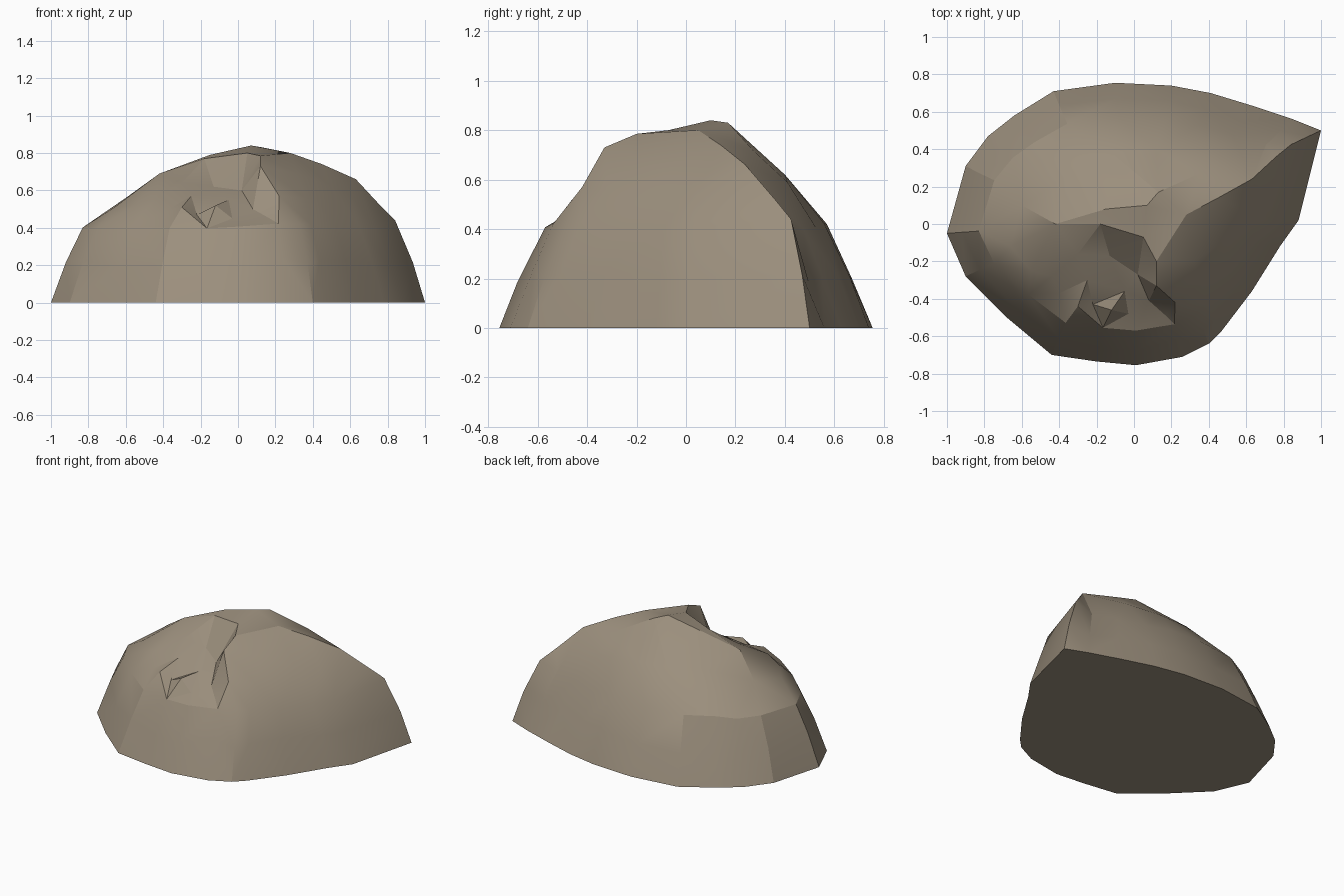
import bpy, random
from mathutils import Vector
from mathutils.geometry import delaunay_2d_cdt

if "Cube" in bpy.data.objects:
    bpy.data.objects.remove(bpy.data.objects["Cube"])

random.seed(4)

# Footprint on the ground, counter-clockwise
foot = [(-1, -.05), (-.9, -.28), (-.68, -.5), (-.44, -.7), (-.2, -.735), (.01, -.755),
        (.26, -.71), (.4, -.64), (.47, -.57), (.63, -.36), (.78, -.12), (.88, .02),
        (1, .5), (.85, .56), (.64, .63), (.41, .7), (.2, .74), (-.1, .755),
        (-.43, .71), (-.64, .58), (-.78, .47), (-.9, .31)]
TIP = 12

# Ridge and shoulders of the dome
dome = [(.07, .1, .84), (.13, .17, .83), (-.15, .08, .79), (.28, .05, .8), (.45, .14, .74),
        (.63, .24, .66), (.76, .36, .52), (.35, .27, .72), (.4, .41, .59), (.12, .4, .62),
        (-.12, .38, .63), (-.34, .27, .63), (-.6, .1, .56), (-.5, .32, .52),
        (-.66, -.12, .51), (-.55, -.25, .52), (.5, -.08, .62), (.6, .06, .58),
        (.32, -.2, .69), (.36, -.32, .56), (.22, -.42, .57)]

# Broken hollow in the front
hollow = [(-.42, 0, .69), (-.18, 0, .77), (.05, -.07, .8), (.12, -.2, .785), (.12, -.33, .73),
          (-.13, -.17, .62), (.02, -.27, .6), (-.05, -.36, .55), (.08, -.41, .5),
          (.17, -.49, .45), (-.25, -.3, .57), (-.3, -.16, .64), (-.44, -.28, .56),
          (-.4, -.37, .48), (-.3, -.44, .51), (-.22, -.43, .47), (-.12, -.46, .52),
          (-.03, -.48, .45)]


def rim_point(i):
    x, y = foot[i]
    if i == TIP:
        return Vector((.84, .425, .44))
    return Vector((x * .83, y * .755, .41 + random.uniform(-.015, .015)))


n = len(foot)
base = [Vector((x, y, 0)) for x, y in foot]
rim = [rim_point(i) for i in range(n)]

# Flank: ground ring, slightly uneven middle ring, rim ring
middle = []
for i in range(n):
    p = base[i].lerp(rim[i], .52 + random.uniform(-.08, .08))
    k = 1.008 + random.uniform(-.01, .01)
    middle.append(Vector((p.x * k, p.y * k, p.z)))
verts = base + middle + rim
faces = [tuple(reversed(range(n)))]
for ring in (0, n):
    for i in range(n):
        j = (i + 1) % n
        a, b, c, d = ring + i, ring + j, ring + n + j, ring + n + i
        faces += [(a, b, c), (a, c, d)] if i % 2 else [(a, b, d), (b, c, d)]

# Crown: triangulate the dome and hollow inside the rim
top = rim + [Vector(p) for p in dome + hollow]
edges = [(i, (i + 1) % n) for i in range(n)]
flat, _, tris, origin, _, _ = delaunay_2d_cdt([p.xy for p in top], edges, [], 1, 1e-5)
verts += top[n:]
for t in tris:
    ids = [origin[v][0] for v in t]
    a, b, c = (flat[v] for v in t)
    if (b - a).cross(c - a) < 0:
        ids.reverse()
    faces.append([v + 2 * n for v in ids])

mesh = bpy.data.meshes.new("boulder")
mesh.from_pydata(verts, [], faces)
mesh.update()
boulder = bpy.data.objects.new("boulder", mesh)
bpy.context.collection.objects.link(boulder)

stone = bpy.data.materials.new("warm grey stone")
stone.diffuse_color = (.33, .275, .205, 1)
stone.use_nodes = True
stone.node_tree.nodes["Principled BSDF"].inputs["Base Color"].default_value = stone.diffuse_color
mesh.materials.append(stone)

# Soften shallow facets, keep the breaks sharp
bpy.context.view_layer.objects.active = boulder
boulder.select_set(True)
bpy.ops.object.shade_smooth_by_angle(angle=.35)
